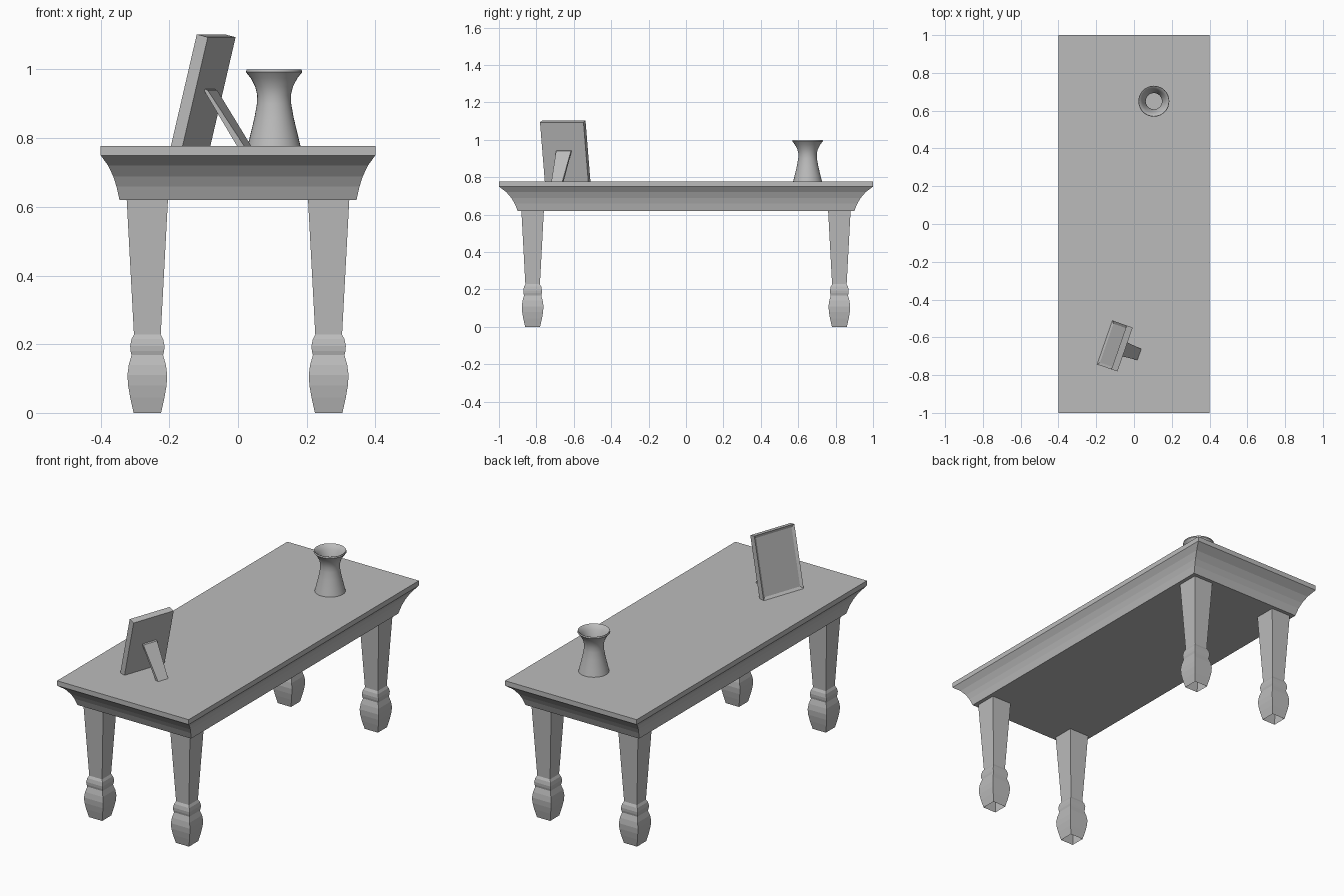
import bpy, bmesh, math
from mathutils import Matrix

cube = bpy.data.objects.get("Cube")
if cube:
    bpy.data.objects.remove(cube)

grey = bpy.data.materials.new("plain grey")
grey.use_nodes = True
grey.diffuse_color = (0.5, 0.5, 0.5, 1)
grey.node_tree.nodes["Principled BSDF"].inputs["Base Color"].default_value = (0.5, 0.5, 0.5, 1)

TOP = 0.777  # tabletop height


def finish(name, bm, smooth=False):
    """Turn a bmesh into a named grey object."""
    bmesh.ops.recalc_face_normals(bm, faces=bm.faces)
    mesh = bpy.data.meshes.new(name)
    bm.to_mesh(mesh)
    bm.free()
    mesh.materials.append(grey)
    obj = bpy.data.objects.new(name, mesh)
    bpy.context.collection.objects.link(obj)
    if smooth:
        bpy.ops.object.select_all(action="DESELECT")
        obj.select_set(True)
        bpy.context.view_layer.objects.active = obj
        bpy.ops.object.shade_smooth_by_angle(angle=math.radians(40))
    return obj


def loft(name, rings, cap_start=True, cap_end=True, smooth=False):
    """Skin a stack of closed rings."""
    bm = bmesh.new()
    loops = [[bm.verts.new(p) for p in ring] for ring in rings]
    for a, b in zip(loops, loops[1:]):
        for i in range(len(a)):
            j = (i + 1) % len(a)
            bm.faces.new((a[i], a[j], b[j], b[i]))
    if cap_start:
        bm.faces.new(loops[0])
    if cap_end:
        bm.faces.new(loops[-1])
    return finish(name, bm, smooth)


def rect(hx, hy, z, cx=0, cy=0):
    return [(cx + sx * hx, cy + sy * hy, z)
            for sx, sy in ((-1, -1), (1, -1), (1, 1), (-1, 1))]


def circle(r, z, cx, cy, n=32):
    return [(cx + r * math.cos(math.tau * i / n), cy + r * math.sin(math.tau * i / n), z)
            for i in range(n)]


# Tabletop slab and the coved apron below it
loft("tabletop", [rect(0.4, 1, 0.75), rect(0.4, 1, TOP)])
cove = [(1, 0.62), (0.84, 0.659), (0.67, 0.688), (0.4, 0.72), (0, 0.75)]
loft("coved_apron", [rect(0.4 - 0.055 * f, 1 - 0.1 * f, z) for f, z in cove])

# Four square turned legs, open underneath
leg = [(0.04, 0), (0.05, 0.045), (0.056, 0.08), (0.058, 0.11), (0.054, 0.14),
       (0.046, 0.168), (0.049, 0.18), (0.05, 0.195), (0.046, 0.215),
       (0.039, 0.228), (0.06, 0.62)]
for y, end in ((-0.82, "front"), (0.82, "back")):
    for x, side in ((-0.264, "right"), (0.264, "left")):
        loft(f"{end}_{side}_leg", [rect(h, h, z, x, y) for h, z in leg], cap_start=False)

# Hollow flared vase: up the outside, down the inside
vase = [(0.077, TOP), (0.069, 0.81), (0.057, 0.86), (0.05, 0.9), (0.049, 0.925),
        (0.055, 0.95), (0.068, 0.975), (0.082, 0.992), (0.08, 1.0),
        (0.075, 0.998), (0.062, 0.975), (0.049, 0.95), (0.043, 0.925),
        (0.044, 0.9), (0.051, 0.86), (0.062, 0.81), (0.065, 0.79)]
loft("vase", [circle(r, z, 0.105, 0.65) for r, z in vase], smooth=True)

# Leaning picture frame with a recessed picture on its front
turn = Matrix.Translation((-0.155, -0.627, TOP)) @ Matrix.Rotation(math.radians(-19.2), 4, "Z")
lean = Matrix.Rotation(math.radians(13.8), 4, "Y")
bm = bmesh.new()
bmesh.ops.create_cube(bm, size=1, matrix=Matrix.Translation((0.0175, 0, 0.1675))
                      @ Matrix.Diagonal((0.035, 0.246, 0.335, 1)))
bm.faces.ensure_lookup_table()
front = min(bm.faces, key=lambda f: f.calc_center_median().x)
bmesh.ops.inset_region(bm, faces=[front], thickness=0.02)
bmesh.ops.translate(bm, verts=front.verts, vec=(0.008, 0, 0))
finish("picture_frame", bm).matrix_world = turn @ lean

# Tapered easel stand behind the frame
top_end = [(0.07, 0.945 - TOP), (0.085, 0.94 - TOP)]
foot_end = [(0.172, 0), (0.194, 0)]


def strut_ring(ends, half):
    (a, za), (b, zb) = ends
    return [(a, -half, za), (b, -half, zb), (b, half, zb), (a, half, za)]


stand = loft("frame_stand", [strut_ring(foot_end, 0.031), strut_ring(top_end, 0.042)])
stand.matrix_world = turn
